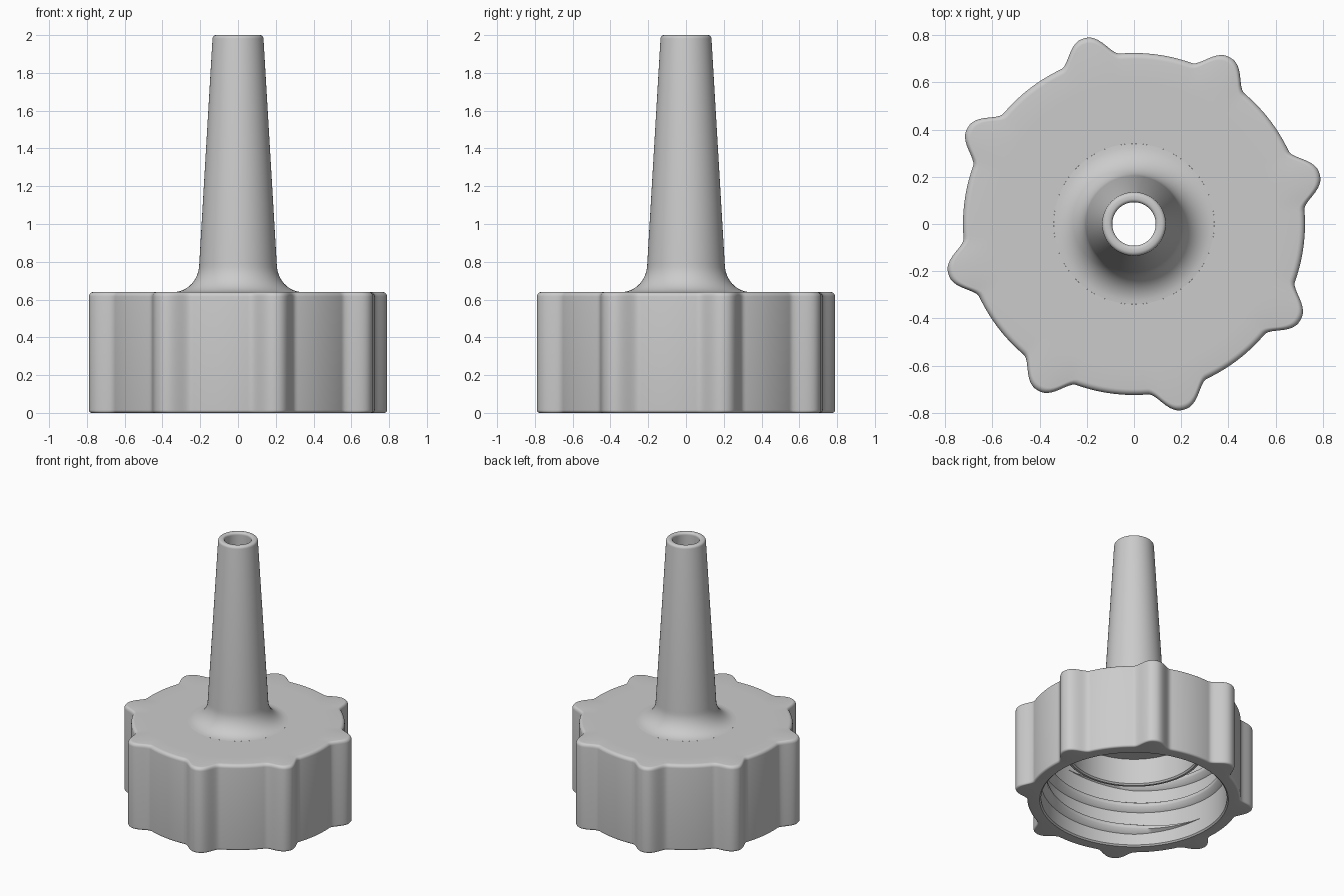
import bpy, bmesh
from math import sin, cos, pi, radians

cube = bpy.data.objects.get("Cube")
if cube:
    bpy.data.objects.remove(cube, do_unlink=True)

grey = bpy.data.materials.new("plain grey plastic")
grey.use_nodes = True
COLOUR = (0.6, 0.6, 0.6, 1)
grey.diffuse_color = COLOUR
grey.node_tree.nodes["Principled BSDF"].inputs["Base Color"].default_value = COLOUR


def finish(bm, name, angle=40):
    mesh = bpy.data.meshes.new(name)
    bm.to_mesh(mesh)
    bm.free()
    obj = bpy.data.objects.new(name, mesh)
    bpy.context.collection.objects.link(obj)
    mesh.materials.append(grey)
    bpy.ops.object.select_all(action='DESELECT')
    obj.select_set(True)
    bpy.context.view_layer.objects.active = obj
    bpy.ops.object.shade_smooth_by_angle(angle=radians(angle))
    return obj


def grip(deg):
    """Height of the eight rounded grip knobs around the cap."""
    d = abs((deg - 15 + 22.5) % 45 - 22.5)
    u = min((d / 10.3) ** 1.2, 1)
    return 0.09 * (0.5 + 0.5 * cos(pi * u))


def lathe(name, profile, steps, closed=False):
    """Spin (radius, height, knob share) points about z."""
    bm = bmesh.new()
    rings = []
    for r, z, k in profile:
        ring = []
        for j in range(steps):
            a = 2 * pi * j / steps
            rad = r + k * grip(360 * j / steps)
            ring.append(bm.verts.new((rad * cos(a), rad * sin(a), z)))
        rings.append(ring)
    pairs = list(zip(rings, rings[1:]))
    if closed:
        pairs.append((rings[-1], rings[0]))
    for a, b in pairs:
        for j in range(steps):
            n = (j + 1) % steps
            bm.faces.new((a[j], b[j], b[n], a[n]))
    return finish(bm, name)


def arc(cr, cz, rr, rz, start, end, k=0, n=6):
    """Elliptical arc in the profile plane, angles in degrees."""
    angles = [radians(start + (end - start) * i / n) for i in range(n + 1)]
    return [(cr + rr * cos(t), cz + rz * sin(t), k) for t in angles]


# Cap: flat top, knobbed skirt with rounded edges, hollow inside
R, TOP, WALL, CEILING = 0.724, 0.64, 0.63, 0.57
BASE_R, BORE = 0.34, 0.15
cap = [(BASE_R, TOP, 0), (0.6, TOP, 0)]
cap += arc(R - 0.025, TOP - 0.025, 0.025, 0.025, 90, 0, k=1)
cap += arc(R - 0.015, 0.015, 0.015, 0.015, 0, -90, k=1)
cap += [(WALL + 0.01, 0, 0), (WALL, 0.01, 0), (WALL, CEILING, 0), (BORE, CEILING, 0)]
lathe("cap", cap, 360)

# Nozzle: tapered tube with a rounded lip and a flared foot
nozzle = [(BORE, CEILING, 0), (0.092, 1.98, 0)]
nozzle += arc(0.107, 1.985, 0.015, 0.015, 180, 90, n=4)
nozzle += arc(0.117, 1.982, 0.018, 0.018, 90, 0, n=4)
nozzle += arc(BASE_R, 0.79, 0.135, 0.15, 180, 270, n=12)
lathe("nozzle", nozzle, 96)

# Seal ring hanging from the inside of the cap
lathe("seal_ring", [(0.44, CEILING, 0), (0.475, CEILING, 0),
                    (0.475, 0.38, 0), (0.465, 0.37, 0),
                    (0.45, 0.37, 0), (0.44, 0.38, 0)], 128, closed=True)

# Screw thread: a helical ridge that tapers out at both ends
bm = bmesh.new()
STEPS, TURNS, PITCH = 240, 2.25, 0.17
previous = first = None
for i in range(STEPS + 1):
    t = i / STEPS
    a = radians(185) + 2 * pi * TURNS * t
    z = 0.11 + PITCH * TURNS * t
    s = max(0.05, min(1, t * 18, (1 - t) * 18))
    section = [(WALL + 0.01, -0.045), (WALL - 0.04 * s, -0.015),
               (WALL - 0.04 * s, 0.015), (WALL + 0.01, 0.045)]
    row = [bm.verts.new((r * cos(a), r * sin(a), z + h * s)) for r, h in section]
    if previous:
        for j in range(4):
            n = (j + 1) % 4
            bm.faces.new((previous[j], row[j], row[n], previous[n]))
    first = first or row
    previous = row
bm.faces.new(first)
bm.faces.new(previous)
bmesh.ops.recalc_face_normals(bm, faces=bm.faces)
finish(bm, "screw_thread", 60)
